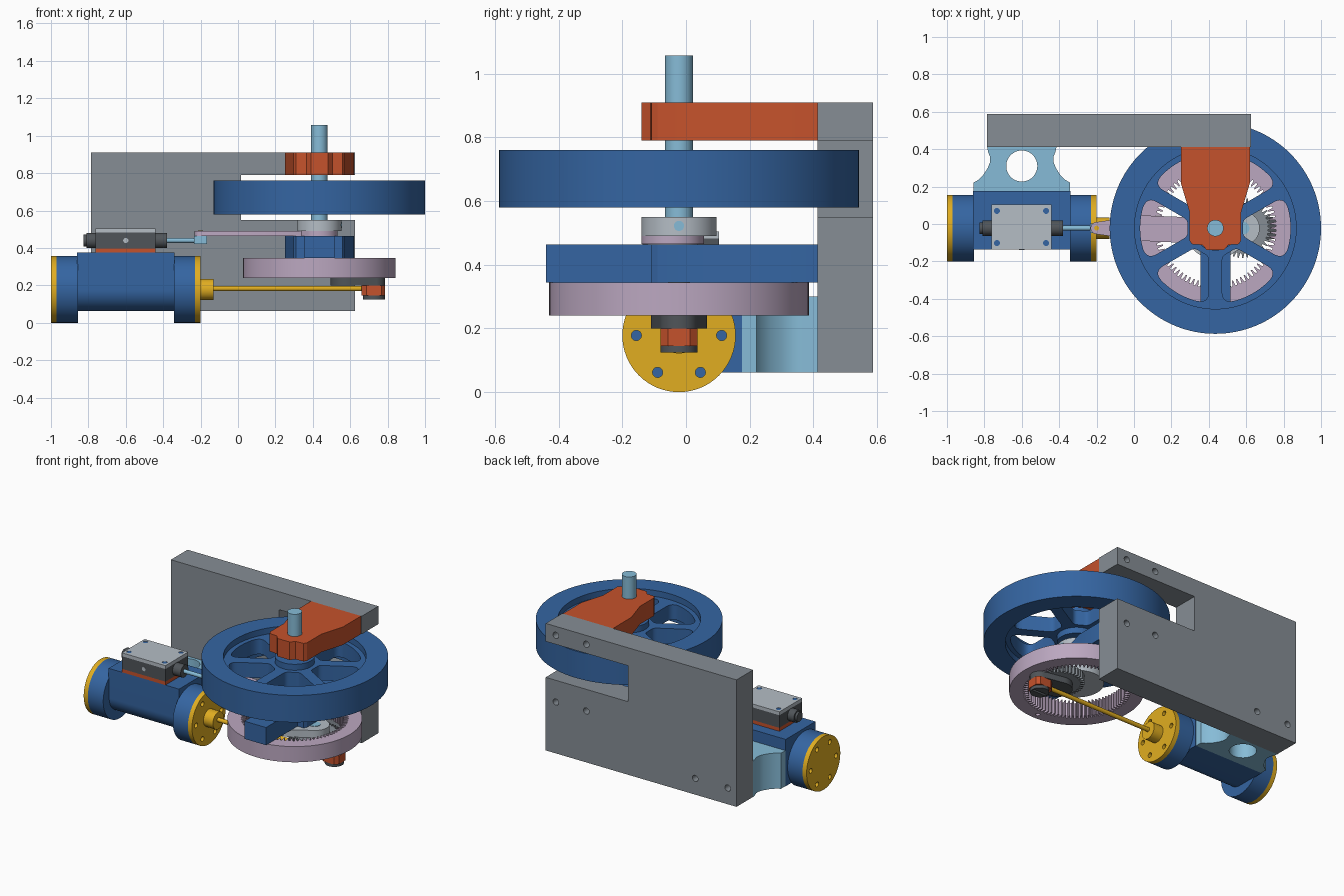
import bpy, bmesh
from math import sin, cos, pi, asin, radians
from mathutils import Vector

if "Cube" in bpy.data.objects:
    bpy.data.objects.remove(bpy.data.objects["Cube"])

CX, CY = 0.435, -0.022       # main shaft axis
ZC = 0.178                   # piston axis height
PX = CX + 0.147              # planet gear centre
QX = CX + 0.292              # crank pin centre
COL = dict(blue=(.035, .13, .36), sky=(.24, .50, .68), gold=(.75, .42, .015), red=(.56, .085, .025),
           pink=(.50, .39, .53), dark=(.08, .09, .10), light=(.46, .51, .56), steel=(.24, .27, .30))
MATS = {}
for n, c in COL.items():
    MATS[n] = bpy.data.materials.new(n)
    MATS[n].diffuse_color = (*c, 1)


def circ(x, y, r, n=48, a0=0, a1=360):
    full = a1 - a0 == 360
    return [(x + r * cos(radians(a0 + (a1 - a0) * i / (n if full else n - 1))),
             y + r * sin(radians(a0 + (a1 - a0) * i / (n if full else n - 1)))) for i in range(n)]


def rect(x0, x1, y0, y1):
    return [(x0, y0), (x1, y0), (x1, y1), (x0, y1)]


def prism(name, col, outline, lo, hi, holes=(), axis='z'):
    """Extrude an outline with holes along an axis (x: outline is y,z; y: outline is x,z)."""
    cu = bpy.data.curves.new(name, 'CURVE')
    cu.dimensions, cu.fill_mode, cu.extrude = '2D', 'BOTH', (hi - lo) / 2
    for pts in [outline, *holes]:
        s = cu.splines.new('POLY')
        s.points.add(len(pts) - 1)
        for p, q in zip(s.points, pts):
            p.co = (q[0], q[1], 0, 1)
        s.use_cyclic_u = True
    tmp = bpy.data.objects.new(name + '_tmp', cu)
    bpy.context.collection.objects.link(tmp)
    dg = bpy.context.evaluated_depsgraph_get()
    me = bpy.data.meshes.new_from_object(tmp.evaluated_get(dg))
    bpy.data.objects.remove(tmp)
    bpy.data.curves.remove(cu)
    bm = bmesh.new()
    bm.from_mesh(me)
    bmesh.ops.remove_doubles(bm, verts=bm.verts, dist=1e-5)
    mid = (lo + hi) / 2
    for v in bm.verts:
        a, b, c = v.co
        c += mid
        v.co = {'z': (a, b, c), 'x': (c, a, b), 'y': (a, c, b)}[axis]
    bmesh.ops.recalc_face_normals(bm, faces=bm.faces)
    bm.to_mesh(me)
    bm.free()
    me.name = name
    me.materials.clear()
    me.materials.append(MATS[col])
    ob = bpy.data.objects.new(name, me)
    bpy.context.collection.objects.link(ob)
    bpy.ops.object.select_all(action='DESELECT')
    ob.select_set(True)
    bpy.context.view_layer.objects.active = ob
    bpy.ops.object.shade_smooth_by_angle(angle=radians(30))
    return ob


def rod(name, col, a, b, r, lo, hi, axis='z', n=48):
    return prism(name, col, circ(a, b, r, n), lo, hi, axis=axis)


def gear(x, y, r0, r1, n):
    """Trapezoid teeth between root radius r0 and tip radius r1."""
    out = []
    for i in range(n):
        for f, r in ((-.32, r0), (-.13, r1), (.13, r1), (.32, r0)):
            a = 2 * pi * (i + f) / n
            out.append((x + r * cos(a), y + r * sin(a)))
    return out


def bend(p, c, q, n=6):
    """Rounded corner from p to q around c."""
    p, c, q = Vector(p), Vector(c), Vector(q)
    return [tuple(p.lerp(c, i / n).lerp(c.lerp(q, i / n), i / n)) for i in range(n + 1)]


# Back plate with a slot for the flywheel and bolt holes
bolts = [(x, z) for x in (.325, .55) for z in (.85, .405)] + [(-.72, .17), (-.48, .17)]
prism('back_plate', 'steel', [(-.785, .062), (.625, .062), (.625, .55), (.015, .55), (.015, .79),
      (.625, .79), (.625, .91), (-.785, .91)], .413, .588,
      [circ(x, z, .021, 24) for x, z in bolts], 'y')

# Cylinder: flanged ends, body, covers with bolts
body = [(.176, .062), (.176, .375), (-.137, .375), (-.137, ZC)] + circ(CY, ZC, .115, 20, 180, 270)
prism('cylinder_body', 'blue', body, -.86, -.34, axis='x')
for side, x0, x1, c0, c1 in (('rear', -.97, -.856, -1, -.97), ('front', -.342, -.23, -.23, -.2)):
    rod(side + '_flange', 'blue', CY, ZC, .178, x0, x1, 'x', 64)
    prism(side + '_cover', 'gold', circ(CY, ZC, .178, 64), c0, c1,
          [circ(CY + .134 * cos(i * pi / 3), ZC + .134 * sin(i * pi / 3), .016, 20) for i in range(6)], 'x')
rod('rod_gland', 'gold', CY, ZC, .057, -.2, -.13, 'x')
rod('piston_rod', 'gold', CY, ZC + .005, .014, -.14, QX - .05, 'x', 24)

# Bracket between cylinder and plate
half = [(.257, .176), (.257, .222), (.232, .236), (.204, .265), (.182, .30), (.17, .33), (.17, .36),
        (.18, .385), (.186, .415)]
prism('cylinder_bracket', 'sky', [(-.6 + w, y) for w, y in half] + [(-.6 - w, y) for w, y in half[::-1]],
      .062, .30, [circ(-.6, .31, .083)])

# Valve chest
box = rect(-.762, -.44, -.137, .103)
prism('valve_gasket', 'red', box, .375, .398)
prism('valve_chest', 'dark', rect(-.762, -.44, -.137, .103), .398, .482)
lid_bolts = [(x, y) for x in (-.733, -.47) for y in (-.102, .07)]
prism('valve_lid', 'light', box, .482, .505, [circ(x, y, .016, 20) for x, y in lid_bolts])
for i, (x, y) in enumerate(lid_bolts):
    rod(f'lid_bolt_{i}', 'blue', x, y, .016, .48, .503, n=20)
rod('steam_port', 'light', -.6, .44, .014, -.139, -.13, 'y', 20)
rod('valve_tail_boss', 'dark', CY, .44, .041, -.81, -.76, 'x')
rod('valve_tail_tip', 'dark', CY, .44, .031, -.825, -.81, 'x')
rod('valve_gland', 'dark', CY, .44, .041, -.442, -.38, 'x')
rod('valve_rod', 'sky', CY, .44, .013, -.40, -.2, 'x', 24)
prism('valve_rod_end', 'sky', rect(-.235, -.165, CY - .025, CY + .025), .42, .465)

# Eccentric rod and eccentric
strap = circ(-.2, CY, .032, 16, 100, 260) + [(.04, CY - .068), (.25, CY - .078), (.34, -.08)] \
    + circ(CX, -.042, .098, 36, -130, 130) + [(.34, .02), (.25, CY + .06), (.04, CY + .068)]
prism('eccentric_rod', 'pink', strap, .465, .49, [circ(CX, -.042, .08)])
rod('eccentric_disc', 'light', CX, -.042, .08, .463, .492)
rod('eccentric_hub', 'light', CX, CY, .118, .49, .55)
rod('set_screw', 'sky', CY, .522, .016, CX + .10, CX + .121, 'x', 20)
rod('eccentric_pin', 'gold', -.2, CY, .013, .46, .494, n=20)

# Main shaft
rod('main_shaft', 'sky', CX, CY, .044, .30, 1.058)

# Flywheel: rim plus web with six rounded windows
R0, R1, W = .15, .402, .036
window = []
a0, a1 = pi / 6 - asin(W / R0), pi / 6 - asin(W / R1)


def pol(r, a):
    return (r * cos(a), r * sin(a))


def edge(r, s):
    return pol(r, s * (pi / 6 - asin(W / r)))


window += bend(edge(R1 - .06, -1), pol(R1, -a1), pol(R1, -a1 + .15))
window += [pol(R1, (-a1 + .15) * (1 - i / 5)) for i in range(1, 10)]
window += bend(pol(R1, a1 - .15), pol(R1, a1), edge(R1 - .06, 1))
window += bend(edge(R0 + .03, 1), pol(R0, a0), pol(R0, a0 * .4), 4)
window += bend(pol(R0, -a0 * .4), pol(R0, -a0), edge(R0 + .03, -1), 4)
wins = []
for k in range(6):
    c, s = cos(k * pi / 3), sin(k * pi / 3)
    wins.append([(CX + x * c - y * s, CY + x * s + y * c) for x, y in window])
prism('flywheel_rim', 'blue', circ(CX, CY, .565, 128), .58, .76, [circ(CX, CY, .432, 96)])
prism('flywheel_web', 'blue', circ(CX, CY, .434, 96), .62, .72, wins)
rod('flywheel_hub', 'blue', CX, CY, .12, .58, .76)

# Upper and lower shaft bearings bolted to the plate
side = [(.185, .415), (.185, .22), (.137, .06), (.137, -.09), (.125, -.108)]
nose = [(.07, -.112), (.045, -.14)]
tip = [(.08, -.108), (.08, -.44)]
for name, col, end, lo, hi in (('upper_bearing', 'red', nose, .79, .91), ('lower_bearing', 'blue', tip, .345, .463)):
    h = side + end
    prism(name, col, [(CX - w, y) for w, y in h] + [(CX + w, y) for w, y in h[::-1]], lo, hi)

# Internal ring gear and planet gear
prism('ring_gear', 'pink', circ(CX, CY, .408, 96), .24, .345,
      [gear(CX, CY, .325, .294, 80)] + [circ(CX, CY + s * .365, .014, 20) for s in (-1, 1)])
prism('planet_gear', 'steel', gear(PX, CY, .135, .16, 40), .24, .292)

# Crank carrier, crank arm and rod end
prism('crank_carrier', 'light', circ(CX, CY, .165, 40, 50, 310) + circ(PX, CY, .09, 24, -70, 70), .294, .343)
rod('planet_pin', 'sky', PX, CY, .035, .235, .346)
prism('crank_arm', 'dark', circ(PX, CY, .088, 32, 75, 285) + circ(QX, CY, .06, 24, -75, 75), .2, .24)
prism('rod_end', 'red', [(QX - .068, CY - .035), (QX - .04, CY - .058), (QX + .04, CY - .058), (QX + .06, CY - .035),
      (QX + .06, CY + .035), (QX + .04, CY + .058), (QX - .04, CY + .058), (QX - .068, CY + .035)], .145, .2)
prism('crank_pin_head', 'dark', circ(QX, CY, .058), .124, .145, [rect(QX - .05, QX + .05, CY - .008, CY + .008)])

for m in bpy.data.materials:
    if m.users and not m.is_grease_pencil:
        m.use_nodes = True
        m.node_tree.nodes["Principled BSDF"].inputs["Base Color"].default_value = m.diffuse_color
